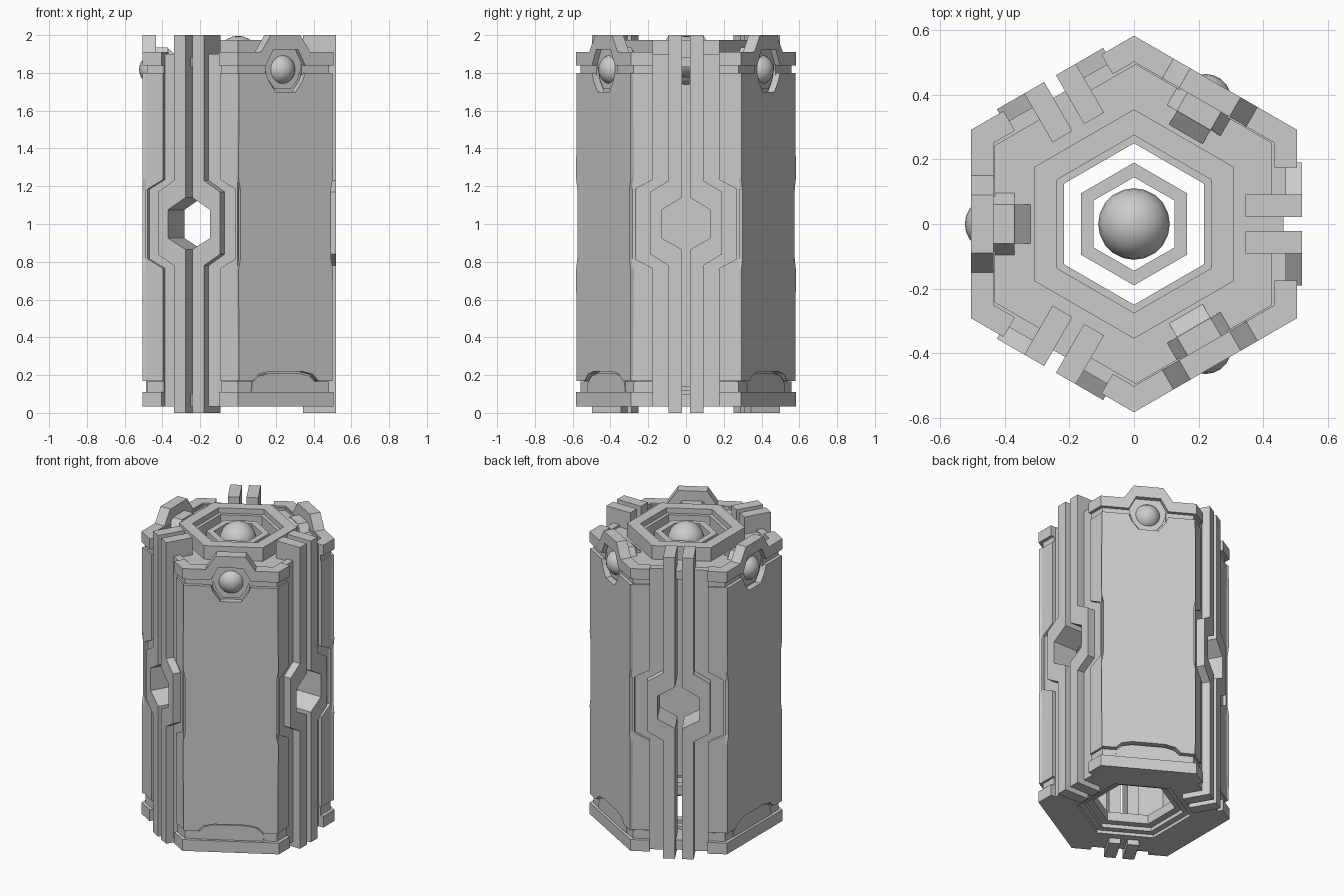
import bpy, bmesh
from math import radians, cos, sin, tan
from mathutils import Vector

if "Cube" in bpy.data.objects:
    bpy.data.objects.remove(bpy.data.objects["Cube"])

A_FACES = (0, 120, 240)    # faces with split rails
B_FACES = (60, 180, 300)   # faces with armour panels
T30 = tan(radians(30))


def at(ang, r, t, z=0.0):
    """Point at radial distance r, sideways offset t and height z on a face."""
    c, s = cos(radians(ang)), sin(radians(ang))
    return Vector((r * c - t * s, r * s + t * c, z))


def loft(bm, low, high):
    """Closed solid between two matching loops."""
    a = [bm.verts.new(p) for p in low]
    b = [bm.verts.new(p) for p in high]
    n = len(a)
    bm.faces.new(a)
    bm.faces.new(b)
    for i in range(n):
        j = (i + 1) % n
        bm.faces.new((a[i], a[j], b[j], b[i]))


def finish(bm, name):
    bmesh.ops.recalc_face_normals(bm, faces=bm.faces)
    me = bpy.data.meshes.new(name)
    bm.to_mesh(me)
    bm.free()
    ob = bpy.data.objects.new(name, me)
    bpy.context.collection.objects.link(ob)
    return ob


def face_prisms(name, angles, profile, r0, r1, sides=(1,)):
    """Extrude a (t, z) profile radially on each face, mirrored per side."""
    bm = bmesh.new()
    for ang in angles:
        for s in sides:
            loft(bm, [at(ang, r0, s * t, z) for t, z in profile],
                 [at(ang, r1, s * t, z) for t, z in profile])
    return finish(bm, name)


def both(half):
    """Mirror a half outline (t > 0) into a symmetric profile."""
    return half + [(-t, z) for t, z in reversed(half)]


def corner_bands(name, r0, r1, z0, z1, ta, tb):
    """Bands wrapping each hexagon corner, ending at ta on rail and tb on panel faces."""
    bm = bmesh.new()
    for ang in B_FACES:
        for s in (1, -1):
            n = ang + 60 * s
            outline = [(ang, r1, s * tb), (ang, r1, s * r1 * T30), (n, r1, -s * ta),
                       (n, r0, -s * ta), (ang, r0, s * r0 * T30), (ang, r0, s * tb)]
            loft(bm, [at(*p, z0) for p in outline], [at(*p, z1) for p in outline])
    return finish(bm, name)


def hex_ring(name, R0, R1, z0, z1):
    bm = bmesh.new()
    loops = []
    for R, z in ((R0, z0), (R1, z0), (R1, z1), (R0, z1)):
        loops.append([bm.verts.new(at(30 + 60 * i, R, 0, z)) for i in range(6)])
    for k in range(4):
        a, b = loops[k], loops[(k + 1) % 4]
        for i in range(6):
            j = (i + 1) % 6
            bm.faces.new((a[i], a[j], b[j], b[i]))
    return finish(bm, name)


def ball(name, loc, r):
    bm = bmesh.new()
    bmesh.ops.create_uvsphere(bm, u_segments=20, v_segments=12, radius=r)
    bmesh.ops.translate(bm, verts=bm.verts, vec=loc)
    for f in bm.faces:
        f.smooth = True
    return finish(bm, name)


# Split rails that open into a hexagonal window
def slot(z0, z1):
    return [(.021, z0), (.021, .865), (.128, .925), (.128, 1.075), (.021, 1.14), (.021, z1)]


face_prisms("rails", A_FACES,
            slot(0, 2) + [(.092, 2), (.092, 1.23), (.19, 1.17), (.19, .84), (.092, .78), (.092, 0)],
            .345, .52, (1, -1))

# Recessed wall behind the rails
face_prisms("rail_wall", A_FACES, slot(.035, 1.9) + [(.265, 1.9), (.265, .035)], .425, .47, (1, -1))

# Raised plates beside the rails
face_prisms("side_plates", A_FACES,
            [(.175, .17), (.282, .17), (.282, 1.8), (.175, 1.8), (.175, 1.235), (.268, 1.185),
             (.268, .815), (.175, .765)], .45, .492, (1, -1))

# Wall behind the panels and the armour panels themselves
face_prisms("panel_wall", B_FACES, both([(.268, .04), (.268, 1.9)]), .43, .465)
face_prisms("panels", B_FACES,
            both([(.1, .22), (.165, .205), (.2, .17), (.285, .17), (.288, .76), (.276, .82),
                  (.276, 1.18), (.288, 1.24), (.285, 1.8), (.12, 1.8), (.105, 1.76), (.062, 1.7)]),
            .455, .505)

# Sphere socket around each stud
face_prisms("stud_socket", B_FACES,
            both([(.05, 1.715), (.09, 1.765), (.12, 1.85), (.08, 1.95)]), .44, .475)

# Top trim: corner bands, arch over the stud and stepped support behind it
corner_bands("top_trim", .435, .505, 1.84, 1.91, .175, .14)
corner_bands("top_under_band", .43, .483, 1.79, 1.845, .175, .11)
face_prisms("top_arch", B_FACES,
            both([(.15, 1.84), (.15, 1.91), (.09, 2.0)])[0:3]
            + [(-.09, 2.0), (-.15, 1.91), (-.15, 1.84), (-.12, 1.84), (-.075, 1.925),
               (.075, 1.925), (.12, 1.84)], .435, .505)
face_prisms("arch_step", B_FACES, both([(.12, 1.85), (.06, 1.935)]), .37, .44)
bm = bmesh.new()
for ang in B_FACES:
    loft(bm, [at(ang, .375, -.06, 1.86), at(ang, .375, -.06, 1.935), at(ang, .305, -.06, 1.87)],
         [at(ang, .375, .06, 1.86), at(ang, .375, .06, 1.935), at(ang, .305, .06, 1.87)])
finish(bm, "arch_ramp")

# Bottom trim with a low raised hump
corner_bands("bottom_trim", .42, .505, .035, .11, .175, 0)
corner_bands("bottom_upper_band", .43, .483, .1, .165, .175, 0)
face_prisms("bottom_hump", B_FACES,
            both([(.2, .1), (.195, .16), (.155, .195), (.1, .208)]), .43, .488)

# End plates and nested hexagonal rings
hex_ring("top_plate", .27, .535, 1.83, 1.885)
hex_ring("top_ring", .275, .355, 1.87, 1.975)
hex_ring("top_ring_lip", .25, .29, 1.86, 1.94)
hex_ring("core_ring", .145, .19, 1.86, 1.93)
hex_ring("bottom_plate", .345, .535, .035, .1)
hex_ring("bottom_ring", .3, .36, .055, .12)
hex_ring("bottom_ring_lip", .25, .31, .08, .14)

# Studs and core ball
for i, ang in enumerate(B_FACES):
    ball(f"stud_{i + 1}", at(ang, .443, 0, 1.818), .081)
ball("core_ball", Vector((0, 0, 1.885)), .111)
